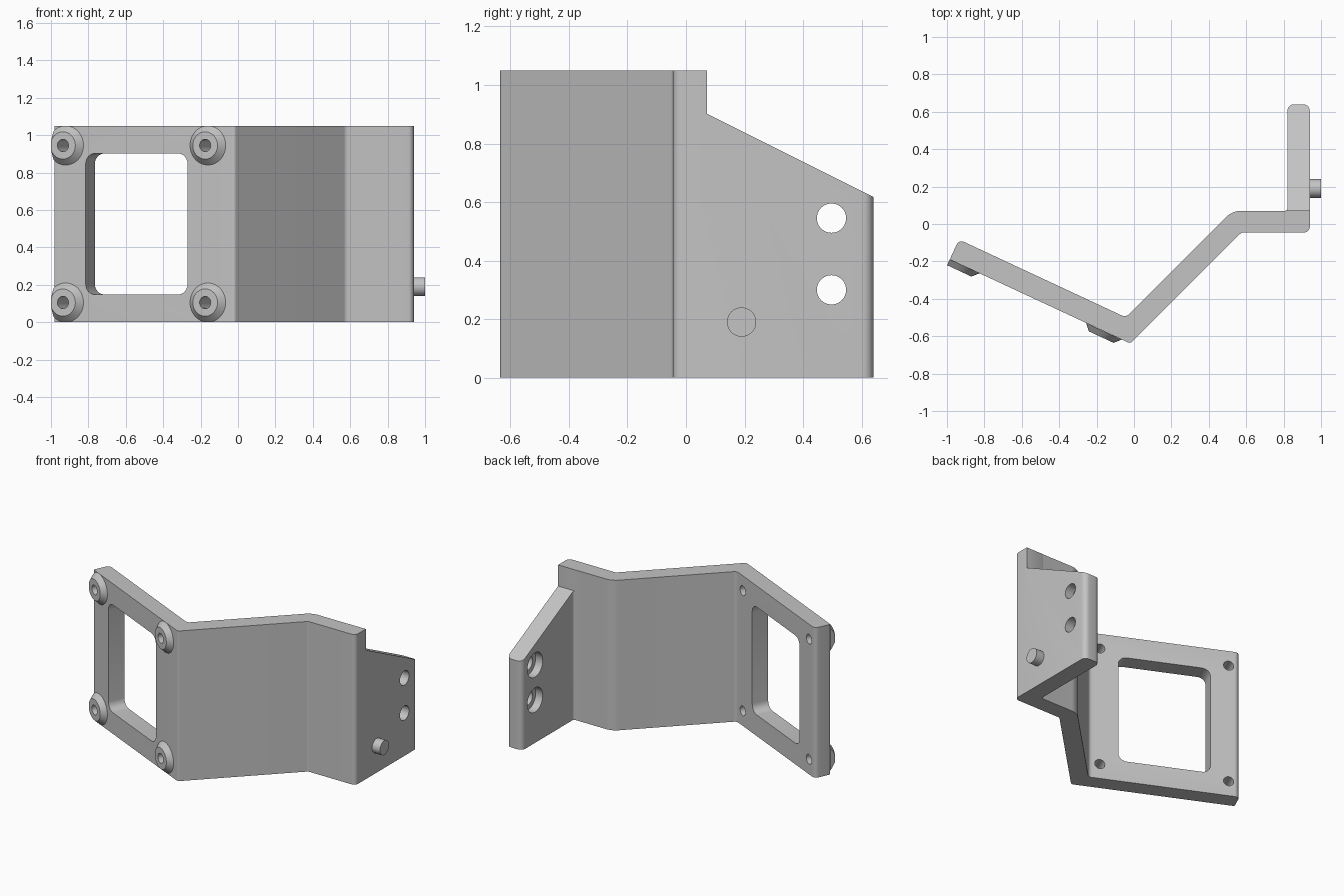
import bpy, bmesh
from math import radians, tan, pi, sin, cos
from mathutils import Matrix, Vector

if "Cube" in bpy.data.objects:
    bpy.data.objects.remove(bpy.data.objects["Cube"], do_unlink=True)

grey = bpy.data.materials.new("light_grey")
grey.use_nodes = True
grey.diffuse_color = (0.55, 0.55, 0.55, 1)
grey.node_tree.nodes["Principled BSDF"].inputs["Base Color"].default_value = (0.55, 0.55, 0.55, 1)

HEIGHT = 1.05
LAY = Matrix.Rotation(pi / 2, 4, 'X')                    # extrude axis points to the front
SIDE = Matrix(((0, 0, 1, 0), (1, 0, 0, 0), (0, 1, 0, 0), (0, 0, 0, 1)))   # extrude along x
PANEL = Matrix.Translation((-0.985, -0.1896, 0)) @ Matrix.Rotation(radians(-25), 4, 'Z')


def finish(name, bm):
    bmesh.ops.recalc_face_normals(bm, faces=bm.faces)
    mesh = bpy.data.meshes.new(name)
    bm.to_mesh(mesh)
    bm.free()
    mesh.materials.append(grey)
    obj = bpy.data.objects.new(name, mesh)
    bpy.context.collection.objects.link(obj)
    return obj


def fillet(corners, steps=6):
    """Round each (x, y, radius) corner of a closed outline."""
    out = []
    for i, (x, y, r) in enumerate(corners):
        p = Vector((x, y))
        a = (Vector(corners[i - 1][:2]) - p).normalized()
        b = (Vector(corners[(i + 1) % len(corners)][:2]) - p).normalized()
        if r == 0:
            out.append(p)
            continue
        half = a.angle(b) / 2
        centre = p + (a + b).normalized() * (r / sin(half))
        start = p + a * (r / tan(half)) - centre
        sweep = (pi - 2 * half) * (1 if a.x * b.y - a.y * b.x < 0 else -1)
        for k in range(steps + 1):
            t = sweep * k / steps
            out.append(centre + Matrix.Rotation(t, 2) @ start)
    return out


def prism(name, corners, low, high, matrix=Matrix()):
    bm = bmesh.new()
    face = bm.faces.new([bm.verts.new((p.x, p.y, low)) for p in fillet(corners)])
    ext = bmesh.ops.extrude_face_region(bm, geom=[face])
    moved = [v for v in ext["geom"] if isinstance(v, bmesh.types.BMVert)]
    bmesh.ops.translate(bm, verts=moved, vec=(0, 0, high - low))
    bm.transform(matrix)
    return finish(name, bm)


def cone(name, r1, r2, low, high, matrix, clip=False):
    bm = bmesh.new()
    bmesh.ops.create_cone(bm, cap_ends=True, segments=48, radius1=r1, radius2=r2, depth=high - low,
                          matrix=matrix @ Matrix.Translation((0, 0, (low + high) / 2)))
    if clip:  # trim flush with the panel's end
        bmesh.ops.bisect_plane(bm, geom=bm.verts[:] + bm.edges[:] + bm.faces[:],
                               plane_co=PANEL.translation, plane_no=PANEL.col[0].xyz, clear_inner=True)
        bmesh.ops.holes_fill(bm, edges=bm.edges)
    return finish(name, bm)


def cut(obj, cutter):
    cutter.hide_render = True
    mod = obj.modifiers.new("cut", 'BOOLEAN')
    mod.operation, mod.solver, mod.object = 'DIFFERENCE', 'EXACT', cutter
    graph = bpy.context.evaluated_depsgraph_get()
    mesh = bpy.data.meshes.new_from_object(obj.evaluated_get(graph))
    obj.modifiers.clear()
    obj.data = mesh
    bpy.data.objects.remove(cutter, do_unlink=True)


# Folded bracket with the mounting plate at its left end
bracket = prism("bracket", [
    (-0.985, -0.1896, 0.008), (-0.0195, -0.639, 0.02), (0.575, -0.045, 0.03), (0.94, -0.045, 0.03),
    (0.94, 0.64, 0.035), (0.82, 0.64, 0.035), (0.82, 0.07, 0.015), (0.525, 0.07, 0.11),
    (-0.044, -0.499, 0.03), (-0.936, -0.083, 0.03)], 0, HEIGHT)

# Sloped top of the mounting plate
cut(bracket, prism("slope_cutter", [
    (0.071, 1.2, 0), (0.071, 0.902, 0), (0.8, 0.538, 0), (0.8, 1.2, 0)], 0.7, 1.1, SIDE))

# Window in the angled panel
cut(bracket, prism("window_cutter", [
    (0.188, 0.148, 0.055), (0.789, 0.148, 0.055), (0.789, 0.902, 0.055), (0.188, 0.902, 0.055)],
    -0.3, 0.1, PANEL @ LAY))

# Counterbored bolt holes in the mounting plate
for z in (0.30, 0.545):
    spot = Matrix.Translation((0, 0.497, z)) @ SIDE
    cut(bracket, cone("bolt_cutter", 0.05, 0.05, 0.7, 1.1, spot))
    cut(bracket, cone("counterbore_cutter", 0.085, 0.085, 0.7, 0.875, spot))

# Conical screw bosses on the panel's corners, drilled through
parts = [bracket]
for side, s in (("right", 0.07), ("left", 0.909)):
    for level, z in (("lower", 0.105), ("upper", 0.945)):
        spot = PANEL @ Matrix.Translation((s, 0, z)) @ LAY
        boss = cone(f"{level}_{side}_boss", 0.105, 0.073, 0, 0.034, spot, clip=True)
        for target in (boss, bracket):
            cut(target, cone("screw_cutter", 0.033, 0.033, -0.3, 0.2, spot))
        parts.append(boss)

# Locating pin on the mounting plate's outer face
parts.append(cone("locating_pin", 0.05, 0.05, 0.93, 1.0, Matrix.Translation((0, 0.19, 0.19)) @ SIDE))

# Smooth rounded surfaces, keeping edges sharp
bpy.ops.object.select_all(action='DESELECT')
for part in parts:
    part.select_set(True)
bpy.context.view_layer.objects.active = bracket
bpy.ops.object.shade_smooth_by_angle(angle=radians(30))
